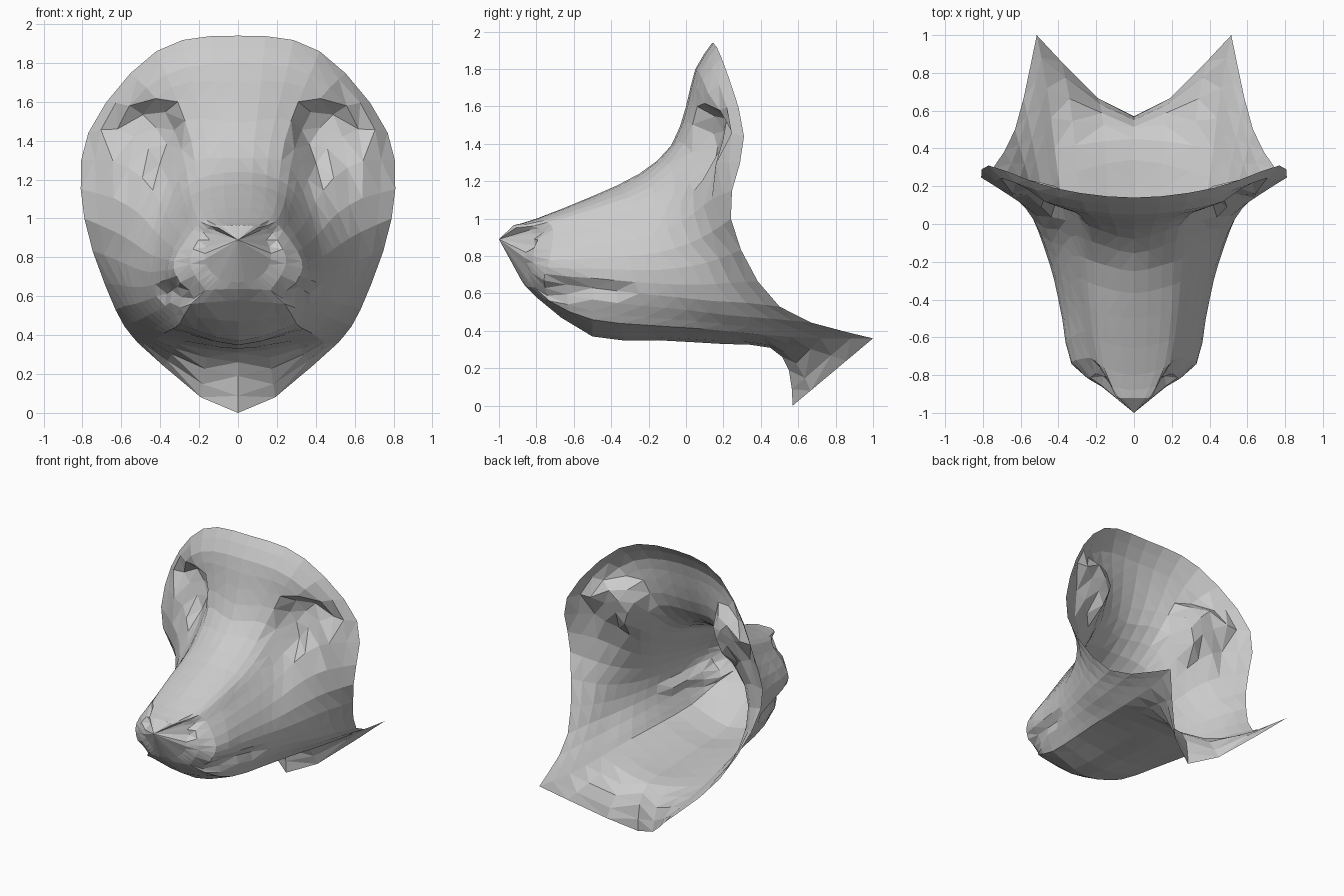
import bpy, bmesh
from mathutils import Vector as V

if "Cube" in bpy.data.objects:
    bpy.data.objects.remove(bpy.data.objects["Cube"])

# Profiles running from the nose out to the open rim, right half, top to bottom
crown = [(0, -.92, .965), (0, -.8, 1.0), (0, -.5, 1.12), (0, -.25, 1.24),
         (0, -.08, 1.39), (0, 0, 1.6), (0, .05, 1.8), (0, .14, 1.94)]
brow = [(.08, -.92, .96), (.16, -.76, .99), (.2, -.46, 1.09), (.21, -.2, 1.2),
        (.24, -.01, 1.4), (.31, .06, 1.6), (.37, .09, 1.74), (.42, .19, 1.86)]
temple = [(.13, -.89, .92), (.23, -.71, .94), (.28, -.42, 1.0), (.32, -.17, 1.08),
          (.36, .02, 1.2), (.46, .12, 1.36), (.62, .17, 1.46), (.77, .31, 1.44)]
cheek = [(.17, -.87, .82), (.33, -.73, .78), (.37, -.5, .79), (.41, -.3, .8),
         (.46, -.14, .82), (.53, .02, .87), (.63, .14, .93), (.79, .24, 1.0)]
lower_cheek = [(.15, -.85, .74), (.3, -.76, .67), (.37, -.5, .63), (.42, -.25, .6),
               (.47, -.05, .58), (.53, .14, .56), (.58, .32, .55), (.63, .5, .53)]
jaw = [(.1, -.86, .69), (.24, -.73, .56), (.3, -.5, .46), (.34, -.2, .43),
       (.38, .1, .41), (.42, .4, .38), (.46, .72, .36), (.515, 1, .36)]
throat = [(0, -.88, .67), (0, -.8, .58), (0, -.5, .37), (0, -.15, .35),
          (0, .2, .33), (0, .45, .31), (0, .55, .19), (0, .57, 0)]
profiles = [crown, brow, temple, cheek, lower_cheek, jaw, throat]
JAW = 5  # the rim makes a sharp point here


def spline(a, b, c, d, t):
    m, n = (c - a) / 2, (d - b) / 2
    return (b * (2*t**3 - 3*t*t + 1) + m * (t**3 - 2*t*t + t)
            + c * (3*t*t - 2*t**3) + n * (t**3 - t*t))


def mirror(p):
    return V((-p.x, p.y, p.z))


def half_ring(pts, steps):
    """Smooth half loop from the crown to the throat through the key points."""
    out = []
    for i in range(len(pts) - 1):
        b, c = pts[i], pts[i + 1]
        a = mirror(pts[1]) if i == 0 else (b if i == JAW else pts[i - 1])
        d = mirror(b) if i == len(pts) - 2 else (c if i + 1 == JAW else pts[i + 2])
        out += [spline(a, b, c, d, k / steps) for k in range(steps)]
    return out + [pts[-1]]


def dent(p, centre, size, depth):
    """Push a soft elliptical hollow backwards into the face."""
    r = sum(((p[i] - centre[i]) / size[i]) ** 2 for i in range(3))
    if r < 1:
        p.y += depth * min(1, 2 * (1 - r))


# Rings between the nose and the rim, with in-between rings on each profile
tracks = [[V(p) for p in prof] for prof in profiles]
rings = []
for s in range(7):
    for t in (0, .5):
        keys = []
        for tr in tracks:
            a, d = tr[max(s - 1, 0)], tr[min(s + 2, 7)]
            keys.append(spline(a, tr[s], tr[s + 1], d, t))
        rings.append(half_ring(keys, 3))
rings.append(half_ring([tr[7] for tr in tracks], 3))

# Eye sockets, rounded eyes, nostrils and mouth crease
for ring in rings[:-1]:
    for p in ring[1:-1]:
        dent(p, (.47, .1, 1.42), (.21, .5, .2), .09)
        dent(p, (.5, .18, 1.4), (.1, .4, .1), -.035)
        dent(p, (.14, -.87, .89), (.08, .12, .08), .07)
        if -.8 < p.y < -.3 and .57 < p.z < .65:
            p.x -= .03

# Head mask: open shell lofted through the mirrored rings
bm = bmesh.new()
loops = []
for ring in rings:
    full = ring + [mirror(p) for p in ring[-2:0:-1]]
    loops.append([bm.verts.new(p) for p in full])
n = len(loops[0])
for a, b in zip(loops, loops[1:]):
    for i in range(n):
        j = (i + 1) % n
        bm.faces.new((a[i], a[j], b[j], b[i]))
tip = bm.verts.new((0, -1, .89))
for i in range(n):
    bm.faces.new((tip, loops[0][(i + 1) % n], loops[0][i]))
bmesh.ops.recalc_face_normals(bm, faces=bm.faces)
bmesh.ops.triangulate(bm, faces=bm.faces)
if sum(f.normal.y * f.calc_area() for f in bm.faces) > 0:
    bmesh.ops.reverse_faces(bm, faces=bm.faces)
mesh = bpy.data.meshes.new("head_mask")
bm.to_mesh(mesh)
bm.free()
obj = bpy.data.objects.new("head_mask", mesh)
bpy.context.collection.objects.link(obj)
